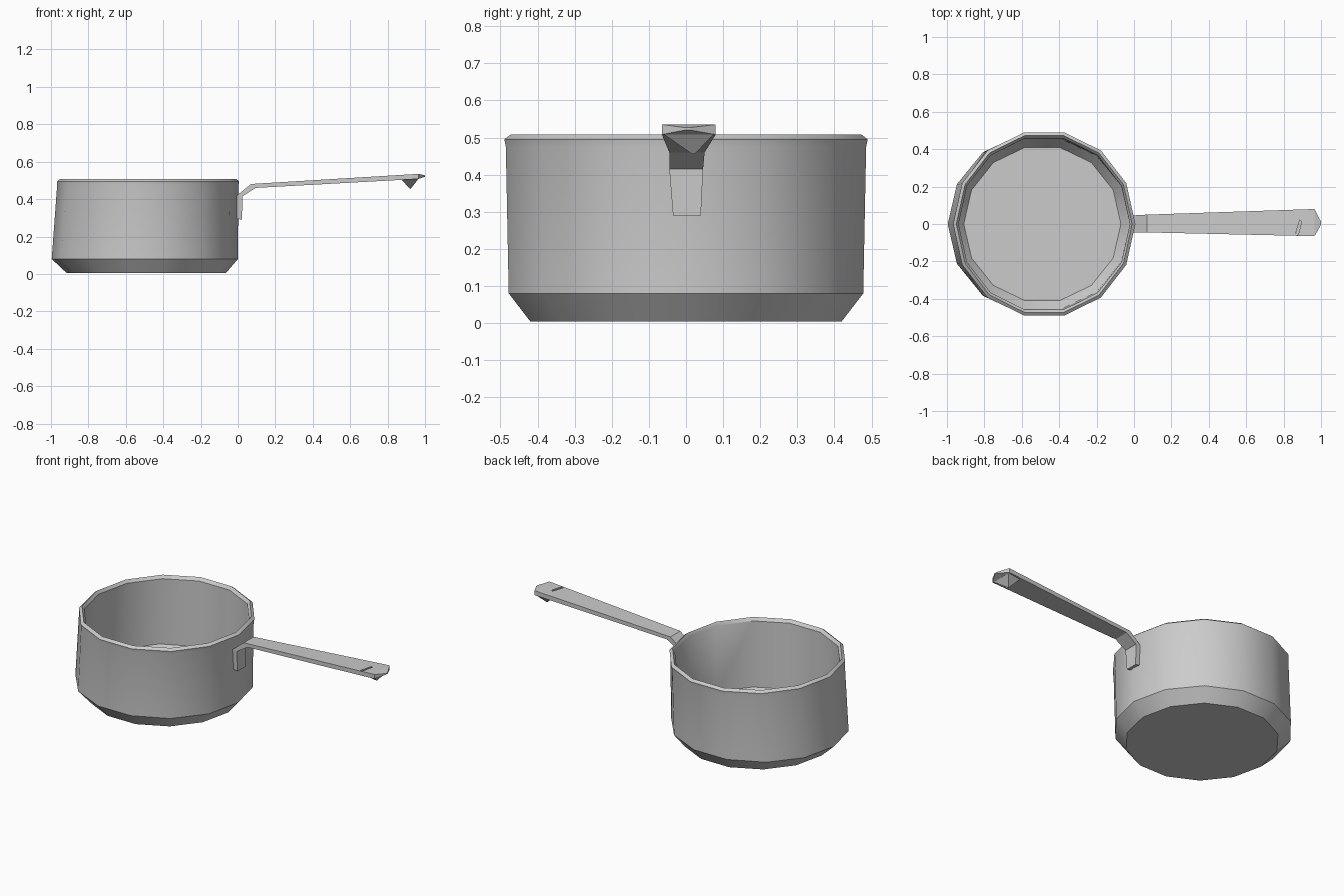
import bpy, bmesh
from math import cos, sin, pi

if "Cube" in bpy.data.objects:
    bpy.data.objects.remove(bpy.data.objects["Cube"])


def make_object(name, bm):
    bmesh.ops.recalc_face_normals(bm, faces=bm.faces[:])
    mesh = bpy.data.meshes.new(name)
    bm.to_mesh(mesh)
    bm.free()
    obj = bpy.data.objects.new(name, mesh)
    bpy.context.collection.objects.link(obj)
    return obj


def loft(name, rings):
    """Skin a list of equal-length vertex rings and cap both ends."""
    bm = bmesh.new()
    loops = [[bm.verts.new(p) for p in ring] for ring in rings]
    for a, b in zip(loops, loops[1:]):
        n = len(a)
        for i in range(n):
            j = (i + 1) % n
            bm.faces.new((a[i], a[j], b[j], b[i]))
    bm.faces.new(loops[0])
    bm.faces.new(loops[-1])
    return make_object(name, bm)


def smooth(obj, angle):
    bpy.ops.object.select_all(action='DESELECT')
    obj.select_set(True)
    bpy.context.view_layer.objects.active = obj
    bpy.ops.object.shade_smooth_by_angle(angle=angle)


# Pan body: outside from base to rim, then inside down to the floor
SIDES = 14
# centre x, radius x, radius y, z
profile = [
    (-0.49, 0.425, 0.43, 0.004),
    (-0.498, 0.498, 0.49, 0.08),
    (-0.482, 0.485, 0.498, 0.475),
    (-0.480, 0.487, 0.502, 0.495),
    (-0.480, 0.470, 0.485, 0.508),
    (-0.480, 0.458, 0.470, 0.490),
    (-0.490, 0.468, 0.465, 0.09),
    (-0.490, 0.420, 0.420, 0.03),
]
rings = []
for cx, rx, ry, z in profile:
    rings.append([(cx + rx * cos(2 * pi * i / SIDES),
                   ry * sin(2 * pi * i / SIDES), z) for i in range(SIDES)])
smooth(loft("pan_body", rings), 0.6)

# Handle: bent flat strap, widening toward the pointed tip
# top x, top z, bottom x, bottom z, y min, y max
strap = [
    (-0.005, 0.295, 0.022, 0.29, -0.035, 0.04),
    (-0.005, 0.42, 0.024, 0.415, -0.045, 0.046),
    (0.07, 0.481, 0.095, 0.46, -0.045, 0.05),
    (0.965, 0.535, 0.965, 0.508, -0.065, 0.08),
    (1.0, 0.527, 1.0, 0.52, -0.004, 0.012),
]
handle = loft("handle", [[(tx, y0, tz), (tx, y1, tz), (bx, y1, bz), (bx, y0, bz)]
                         for tx, tz, bx, bz, y0, y1 in strap])

# Slanted hanging slot near the tip
slot = [(0.862, -0.058), (0.878, -0.058), (0.896, 0.012), (0.886, 0.022)]
cutter = loft("slot_cutter", [[(x, y, z) for x, y in slot] for z in (0.48, 0.56)])
cutter.hide_render = True
cutter.hide_set(True)
cut = handle.modifiers.new("slot", 'BOOLEAN')
cut.operation = 'DIFFERENCE'
cut.solver = 'EXACT'
cut.object = cutter

# Wedge-shaped lug under the handle tip
base = [(0.87, -0.055), (0.965, -0.06), (0.965, 0.075), (0.87, 0.07)]
tip = [(0.919, 0.017), (0.923, 0.017), (0.923, 0.023), (0.919, 0.023)]
loft("handle_lug", [[(x, y, 0.509) for x, y in base],
                    [(x, y, 0.455) for x, y in tip]])
